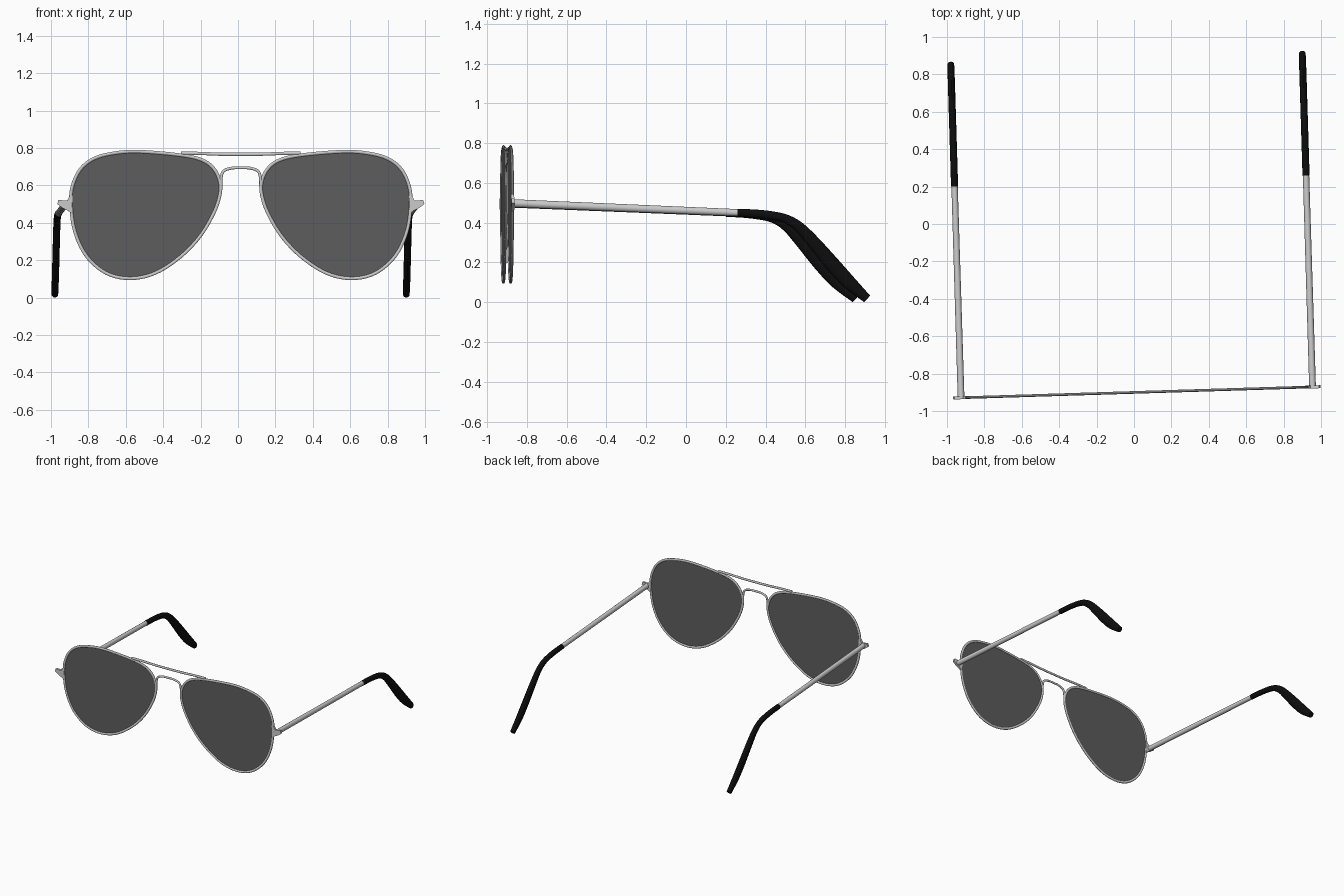
import bpy, bmesh, math
from mathutils import Vector

if "Cube" in bpy.data.objects:
    bpy.data.objects.remove(bpy.data.objects["Cube"])

LOC, TURN = (0.015, -0.90, 0), math.radians(1.76)


def material(name, c):
    m = bpy.data.materials.new(name)
    m.diffuse_color = (c, c, c, 1)
    m.use_nodes = True
    m.node_tree.nodes["Principled BSDF"].inputs["Base Color"].default_value = m.diffuse_color
    return m


def smooth(pts, steps, closed=False):
    """Catmull-Rom samples through points of any dimension."""
    n, out = len(pts), []
    get = (lambda i: pts[i % n]) if closed else (lambda i: pts[max(0, min(n - 1, i))])
    for i in range(n if closed else n - 1):
        quads = list(zip(get(i - 1), get(i), get(i + 1), get(i + 2)))
        for s in range(steps):
            t = s / steps
            out.append(tuple(0.5 * (2 * b + (c - a) * t + (2 * a - 5 * b + 4 * c - d) * t * t
                                    + (3 * b - a - 3 * c + d) * t ** 3) for a, b, c, d in quads))
    return out if closed else out + [tuple(pts[-1])]


def finish(name, bm, mat=None, mirror=False):
    bmesh.ops.recalc_face_normals(bm, faces=bm.faces[:])
    me = bpy.data.meshes.new(name)
    bm.to_mesh(me)
    bm.free()
    ob = bpy.data.objects.new(name, me)
    bpy.context.collection.objects.link(ob)
    ob.location, ob.rotation_euler.z = LOC, TURN
    if mat:
        me.materials.append(mat)
    bpy.ops.object.select_all(action='DESELECT')
    ob.select_set(True)
    bpy.context.view_layer.objects.active = ob
    bpy.ops.object.shade_smooth_by_angle(angle=math.radians(40))
    if mirror:
        ob.modifiers.new("Mirror", 'MIRROR').use_axis[0] = True
    return ob


def tube(name, path, side, closed=False, sides=12, mat=None, mirror=False):
    """Sweep an ellipse along a planar path of (point, radius along side, radius in plane)."""
    bm, side, n = bmesh.new(), Vector(side), len(path)
    rings = []
    for i, (p, a, b) in enumerate(path):
        nxt = path[(i + 1) % n] if closed else path[min(i + 1, n - 1)]
        prv = path[i - 1] if closed else path[max(i - 1, 0)]
        across = (Vector(nxt[0]) - Vector(prv[0])).normalized().cross(side)
        rings.append([bm.verts.new(Vector(p) + side * a * math.cos(k * math.tau / sides)
                                   + across * b * math.sin(k * math.tau / sides))
                      for k in range(sides)])
    for i in range(n if closed else n - 1):
        r, q = rings[i], rings[(i + 1) % n]
        for k in range(sides):
            j = (k + 1) % sides
            bm.faces.new((r[k], r[j], q[j], q[k]))
    if not closed:
        bm.faces.new(rings[0])
        bm.faces.new(rings[-1])
    return finish(name, bm, mat, mirror)


def plate(name, outline, depth, mat=None):
    """Flat sheet in the xz plane with a thickness, mirrored to both sides."""
    bm = bmesh.new()
    bm.faces.new([bm.verts.new((x, -depth / 2, z)) for x, z in outline])
    new = bmesh.ops.extrude_face_region(bm, geom=bm.faces[:])
    bmesh.ops.translate(bm, vec=(0, depth, 0),
                        verts=[v for v in new['geom'] if isinstance(v, bmesh.types.BMVert)])
    return finish(name, bm, mat, True)


dark_glass = material("dark_glass", 0.11)
black_plastic = material("black_plastic", 0.004)

# Teardrop lens outline, shared by rims and lenses
teardrop = smooth([
    (.543, .781), (.32, .762), (.205, .735), (.142, .687), (.111, .618), (.111, .553),
    (.142, .457), (.217, .329), (.324, .217), (.457, .131), (.591, .102), (.719, .130),
    (.826, .222), (.889, .356), (.909, .50), (.901, .596), (.858, .687), (.783, .745),
    (.676, .773)], 5, True)
tube("lens_rims", [((x, 0, z), .007, .009) for x, z in teardrop], (0, 1, 0),
     closed=True, sides=10, mirror=True)
plate("lenses", teardrop, .004, dark_glass)

# Brow bar and nose bridge
brow = [(.32, .772), (.22, .771), (.12, .767), (0, .766)]
bridge = [(.106, .59), (.105, .64), (.092, .676), (.05, .692), (0, .694)]
for name, half, r in (("brow_bar", brow, .009), ("nose_bridge", bridge, .008)):
    full = [(-x, z) for x, z in half] + half[-2::-1]
    tube(name, [((x, 0, z), .007, r) for x, z in smooth(full, 5)], (0, 1, 0), sides=10)

# Hinge end pieces
plate("hinge_plates", [(.900, .545), (.914, .545), (.93, .518), (.975, .522), (.982, .50),
                       (.955, .48), (.925, .465), (.905, .45)], .016)

# Temple arms
ARM = .94
tube("temple_arms", [((ARM, 0, .498), .018, .020), ((ARM, 1.14, .45), .017, .018)],
     (1, 0, 0), sides=16, mirror=True)

# Curved ear tips, widening to a paddle: y, z, half thickness, half height
tips = smooth([
    (1.13, .45, .019, .020), (1.25, .443, .019, .021), (1.36, .424, .019, .022),
    (1.435, .383, .019, .026), (1.508, .308, .019, .032), (1.605, .195, .019, .037),
    (1.69, .102, .019, .035), (1.783, .017, .018, .022)], 4)
tube("ear_tips", [((ARM, y, z), a, b) for y, z, a, b in tips], (1, 0, 0),
     sides=16, mat=black_plastic, mirror=True)
